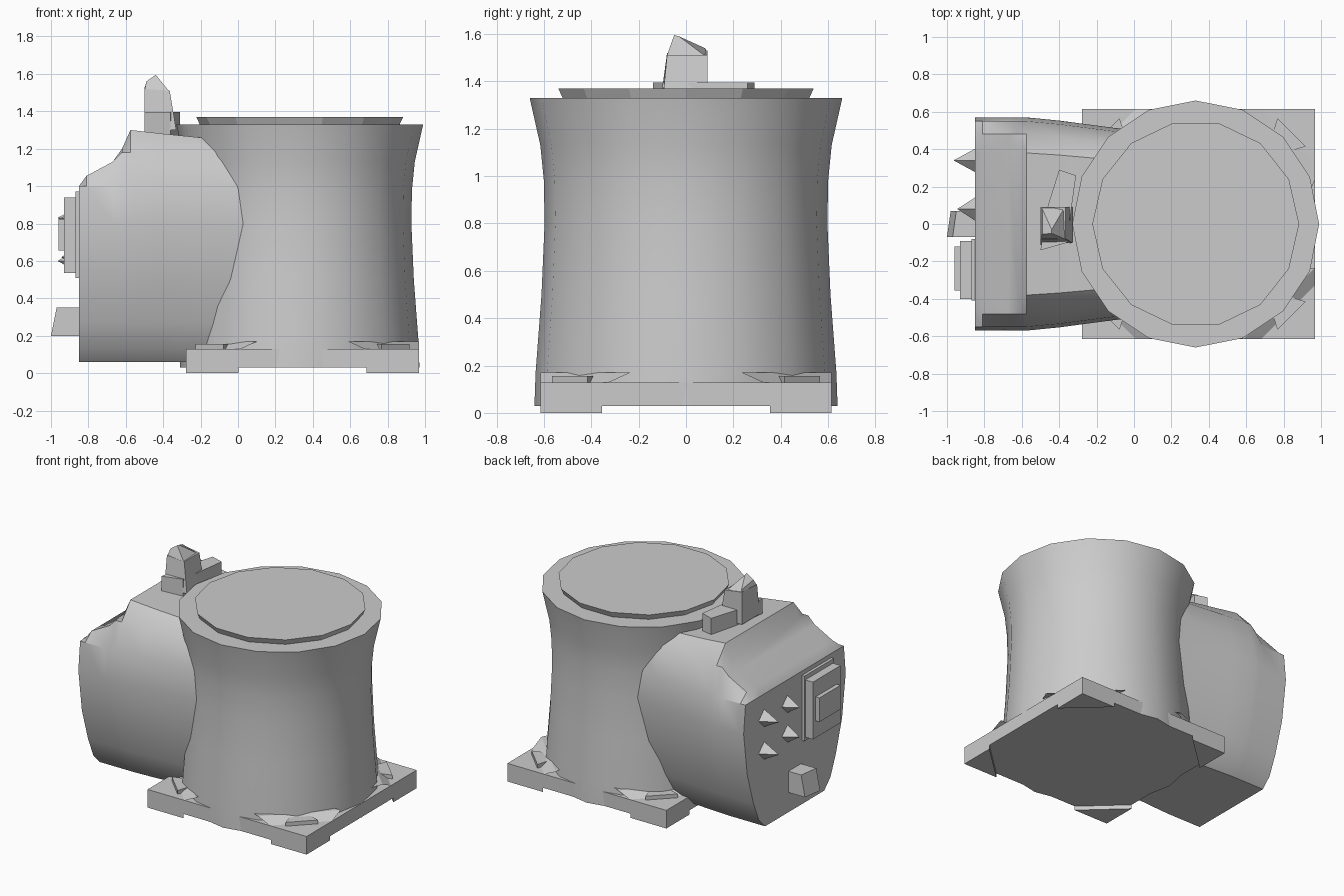
import bpy, bmesh, math
from mathutils import Matrix, Vector

cube = bpy.data.objects.get("Cube")
if cube:
    bpy.data.objects.remove(cube, do_unlink=True)

grey = bpy.data.materials.new("plain grey")
grey.use_nodes = True
colour = (0.6, 0.6, 0.6, 1)
grey.diffuse_color = colour
grey.node_tree.nodes["Principled BSDF"].inputs["Base Color"].default_value = colour


def finish(name, bm, smooth=None):
    bmesh.ops.remove_doubles(bm, verts=bm.verts, dist=0.0005)
    bmesh.ops.recalc_face_normals(bm, faces=bm.faces)
    mesh = bpy.data.meshes.new(name)
    bm.to_mesh(mesh)
    bm.free()
    mesh.materials.append(grey)
    obj = bpy.data.objects.new(name, mesh)
    bpy.context.collection.objects.link(obj)
    if smooth:
        bpy.ops.object.select_all(action='DESELECT')
        obj.select_set(True)
        bpy.context.view_layer.objects.active = obj
        bpy.ops.object.shade_smooth_by_angle(angle=math.radians(smooth))
    return obj


def loft(name, rings, smooth=None):
    """Skin a list of equal-length point rings and cap both ends."""
    bm = bmesh.new()
    loops = [[bm.verts.new(p) for p in ring] for ring in rings]
    n = len(loops[0])
    for a, b in zip(loops, loops[1:]):
        for i in range(n):
            j = (i + 1) % n
            bm.faces.new((a[i], a[j], b[j], b[i]))
    bm.faces.new(loops[0])
    bm.faces.new(loops[-1])
    return finish(name, bm, smooth)


def prism(name, outline, z0, z1):
    return loft(name, [[(x, y, z) for x, y in outline] for z in (z0, z1)])


def box(name, lo, hi):
    return prism(name, [(lo[0], lo[1]), (hi[0], lo[1]), (hi[0], hi[1]), (lo[0], hi[1])], lo[2], hi[2])


def circle(r, z, sides, cx=0.33):
    step = math.tau / sides
    return [(cx + r * math.cos(i * step), r * math.sin(i * step), z) for i in range(sides)]


# Flared drum and its lid
drum_profile = [(0.64, 0.03), (0.635, 0.17), (0.61, 0.5), (0.597, 0.8),
                (0.6, 0.98), (0.615, 1.13), (0.66, 1.33)]
loft("drum", [circle(r, z, 16) for r, z in drum_profile], 35)
loft("lid", [circle(0.53, 1.32, 14), circle(0.553, 1.37, 14)])

# Square base with raised middle and corner feet
cx, hx, hy = 0.345, 0.622, 0.615
corners = [(-1, -1), (1, -1), (1, 1), (-1, 1)]
prism("base_plate", [(cx + sx * hx, sy * hy) for sx, sy in corners], 0.03, 0.128)


def octagon(cut):
    pts = []
    for sx, sy in corners:
        pair = [(cx + sx * hx, sy * (hy - cut)), (cx + sx * (hx - cut), sy * hy)]
        pts += pair if sx * sy < 0 else pair[::-1]
    return pts


loft("base_step", [[(x, y, 0.12) for x, y in octagon(0.27)],
                   [(x, y, 0.17) for x, y in octagon(0.38)]])
for sx, sy in corners:
    x, y = cx + sx * hx, sy * hy
    prism("corner_foot", [(x, y), (x - sx * 0.28, y), (x, y - sy * 0.26)], 0, 0.04)
    # Raised wedge lying on each corner
    prism("corner_pad", [(x - sx * 0.05, y - sy * 0.2), (x - sx * 0.2, y - sy * 0.05),
                         (x - sx * 0.27, y - sy * 0.27)], 0.12, 0.155)

# Bulging side housing: height and half width of its cross-section
section = [(0.06, 0.33), (0.13, 0.40), (0.27, 0.46), (0.5, 0.53), (0.8, 0.57),
           (1.0, 0.55), (1.18, 0.48), (1.3, 0.38)]
stations = [(-0.85, 1.0, 1), (-0.81, 1.055, 1), (-0.67, 1.13, 1), (-0.62, 1.2, 1),
            (-0.575, 1.3, 1), (-0.4, 1.28, 0.97), (-0.1, 1.25, 0.9), (0.1, 1.25, 0.87)]
rings = []
for x, top, wide in stations:
    side = [(x, y * wide, min(z, top)) for z, y in section]
    rings.append(side + [(x, -y, z) for x, y, z in reversed(side)])
loft("side_housing", rings, 32)

# Lever on top of the housing
prism("lever_base", [(-0.5, -0.14), (-0.36, -0.1), (-0.31, 0.26), (-0.4, 0.29), (-0.46, 0.1)],
      1.25, 1.395)
loft("lever_post", [
    [(-0.5, -0.11, 1.3), (-0.33, -0.1, 1.3), (-0.33, 0.09, 1.3), (-0.5, 0.09, 1.3)],
    [(-0.5, -0.08, 1.52), (-0.365, -0.08, 1.51), (-0.365, 0.09, 1.51), (-0.5, 0.09, 1.53)]])
loft("lever_tip", [
    [(-0.5, -0.08, 1.51), (-0.37, -0.08, 1.51), (-0.37, 0.09, 1.5), (-0.5, 0.09, 1.52)],
    [(-0.49, -0.055, 1.56), (-0.44, -0.05, 1.595), (-0.44, -0.03, 1.59), (-0.49, 0.08, 1.54)]])

# Stepped panel on the end of the housing
box("panel_plate", (-0.87, -0.41, 0.51), (-0.84, -0.08, 0.97))
box("panel_block", (-0.93, -0.4, 0.535), (-0.86, -0.09, 0.94))
box("panel_button", (-0.96, -0.355, 0.655), (-0.92, -0.12, 0.825))

# Socket near the bottom of the end
loft("socket", [
    [(-0.84, y, z) for y, z in ((-0.07, 0.2), (0.07, 0.2), (0.07, 0.35), (-0.07, 0.35))],
    [(x, y, z) for x, y, z in ((-1, -0.07, 0.2), (-0.98, 0.07, 0.2),
                               (-0.95, 0.07, 0.35), (-0.97, -0.07, 0.35))]])

# Pointed knobs
for y, z, length in ((0.34, 0.83, 0.12), (0.34, 0.6, 0.12), (0.08, 0.83, 0.1), (0.08, 0.62, 0.1)):
    bm = bmesh.new()
    place = Matrix.Translation(Vector((-0.845 - length / 2, y, z))) @ Matrix.Rotation(-math.pi / 2, 4, 'Y')
    bmesh.ops.create_cone(bm, cap_ends=True, segments=4, radius1=0.065, radius2=0,
                          depth=length, matrix=place)
    finish("knob", bm)
